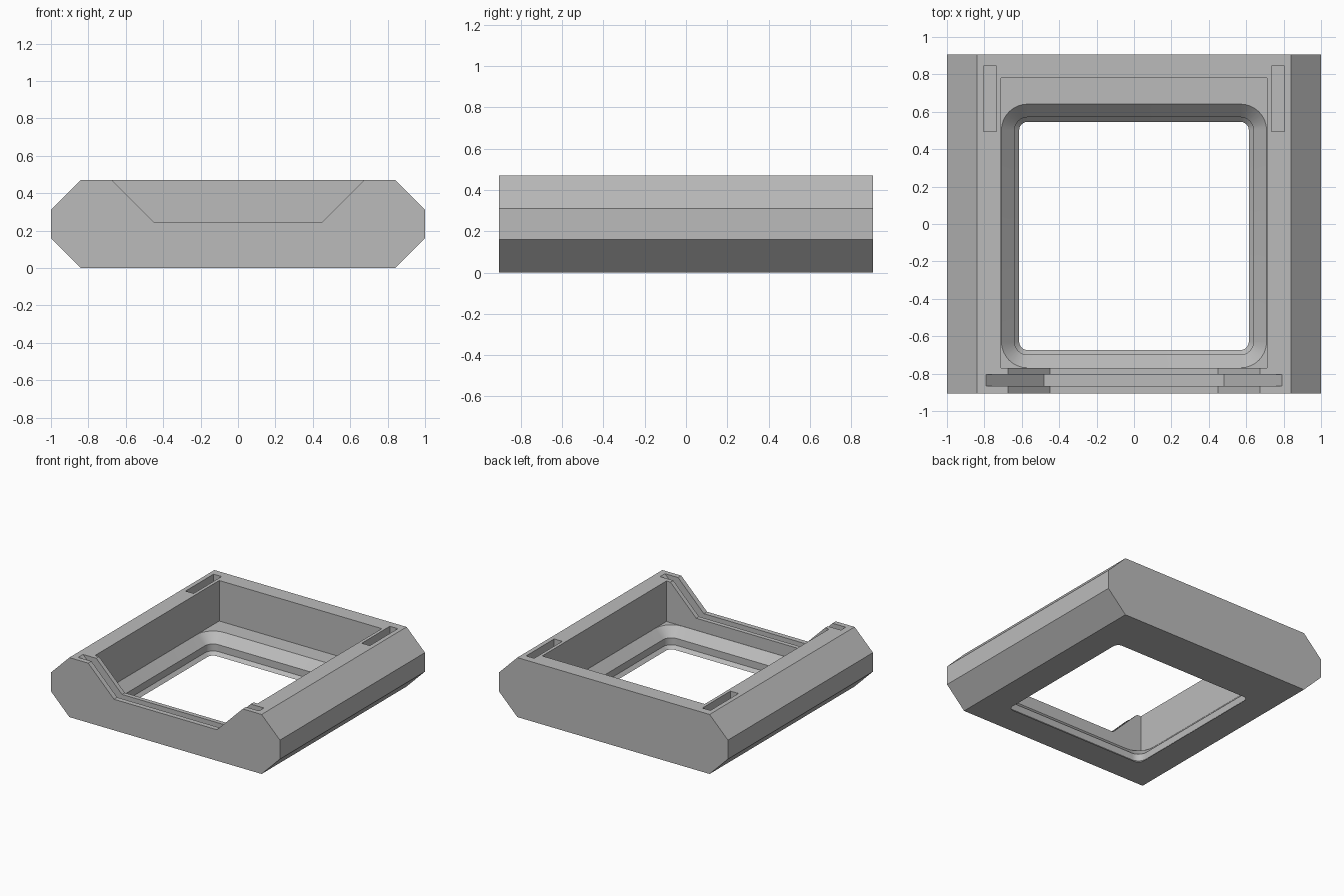
import bpy
import bmesh
from math import cos, sin, pi, radians

default_cube = bpy.data.objects.get("Cube")
if default_cube:
    bpy.data.objects.remove(default_cube, do_unlink=True)

grey = bpy.data.materials.new("plain grey")
grey.use_nodes = True
colour = (0.5, 0.5, 0.5, 1)
grey.diffuse_color = colour
grey.node_tree.nodes["Principled BSDF"].inputs["Base Color"].default_value = colour

HEIGHT = 0.47
FLOOR = 0.15
ABOVE = 0.6   # height to which cutters rise clear of the body


def loft(name, rings):
    """Closed solid through a stack of rings with equal point counts."""
    bm = bmesh.new()
    loops = [[bm.verts.new(p) for p in ring] for ring in rings]
    for low, high in zip(loops, loops[1:]):
        for i in range(len(low)):
            j = (i + 1) % len(low)
            bm.faces.new((low[i], low[j], high[j], high[i]))
    bm.faces.new(loops[0])
    bm.faces.new(loops[-1])
    bmesh.ops.recalc_face_normals(bm, faces=bm.faces)
    mesh = bpy.data.meshes.new(name)
    bm.to_mesh(mesh)
    bm.free()
    mesh.materials.append(grey)
    obj = bpy.data.objects.new(name, mesh)
    bpy.context.collection.objects.link(obj)
    return obj


def mirrored_prism(name, half_profile, y0, y1):
    """Extrude an x-symmetric (x, z) profile along y."""
    outline = half_profile + [(-x, z) for x, z in reversed(half_profile)]
    return loft(name, [[(x, y, z) for x, z in outline] for y in (y0, y1)])


def box(name, x0, x1, y0, y1, z0, z1):
    corners = [(x0, y0), (x1, y0), (x1, y1), (x0, y1)]
    return loft(name, [[(x, y, z) for x, y in corners] for z in (z0, z1)])


def rounded_ring(inset, z, segments=8):
    """Rounded rectangle of the opening, shrunk by inset."""
    hx, hy, r = 0.709 - inset, 0.705 - inset, 0.14 - inset
    points = []
    for quarter, (sx, sy) in enumerate([(1, 1), (-1, 1), (-1, -1), (1, -1)]):
        for k in range(segments + 1):
            a = (quarter + k / segments) * pi / 2
            points.append((sx * (hx - r) + r * cos(a),
                           sy * (hy - r) + r * sin(a) - 0.064, z))
    return points


# Body with chamfered long edges
body = mirrored_prism("frame_body",
                      [(0.84, 0), (1, 0.16), (1, 0.31), (0.84, HEIGHT)],
                      -0.905, 0.905)

cutters = [
    # Square pocket down to the floor
    box("pocket_cutter", -0.71, 0.71, -0.77, 0.78, FLOOR, ABOVE),
    # Rounded opening: upper slope, straight wall, small lower slope
    loft("opening_cutter", [rounded_ring(0.095, -0.1), rounded_ring(0.095, 0),
                            rounded_ring(0.07, 0.025), rounded_ring(0.07, 0.08),
                            rounded_ring(0, FLOOR), rounded_ring(0, 0.3)]),
    # Sloped notch through the front wall
    mirrored_prism("notch_cutter", [(0.45, 0.245), (0.45 + ABOVE - 0.245, ABOVE)],
                   -1, -0.72),
    # Deeper groove following the notch
    mirrored_prism("groove_cutter", [(0.48, 0.16), (0.48 + ABOVE - 0.16, ABOVE)],
                   -0.865, -0.805),
]
# Trim the notch cutter's inner end inside the pocket width
for v in cutters[2].data.vertices:
    if v.co.y > -0.8 and v.co.z > HEIGHT:
        v.co.z = ABOVE

# Rear slots in the side walls
for side, sign in (("left", 1), ("right", -1)):
    x0, x1 = sorted((sign * 0.735, sign * 0.805))
    cutters.append(box(side + "_slot_cutter", x0, x1, 0.495, 0.845, 0.25, ABOVE))

bpy.context.view_layer.objects.active = body
for cutter in cutters:
    cutter.hide_render = True
    cut = body.modifiers.new(cutter.name, "BOOLEAN")
    cut.operation = "DIFFERENCE"
    cut.solver = "EXACT"
    cut.object = cutter
    bpy.ops.object.modifier_apply(modifier=cut.name)
    bpy.data.objects.remove(cutter, do_unlink=True)

bpy.ops.object.select_all(action="DESELECT")
body.select_set(True)
bpy.ops.object.shade_smooth_by_angle(angle=radians(30))
